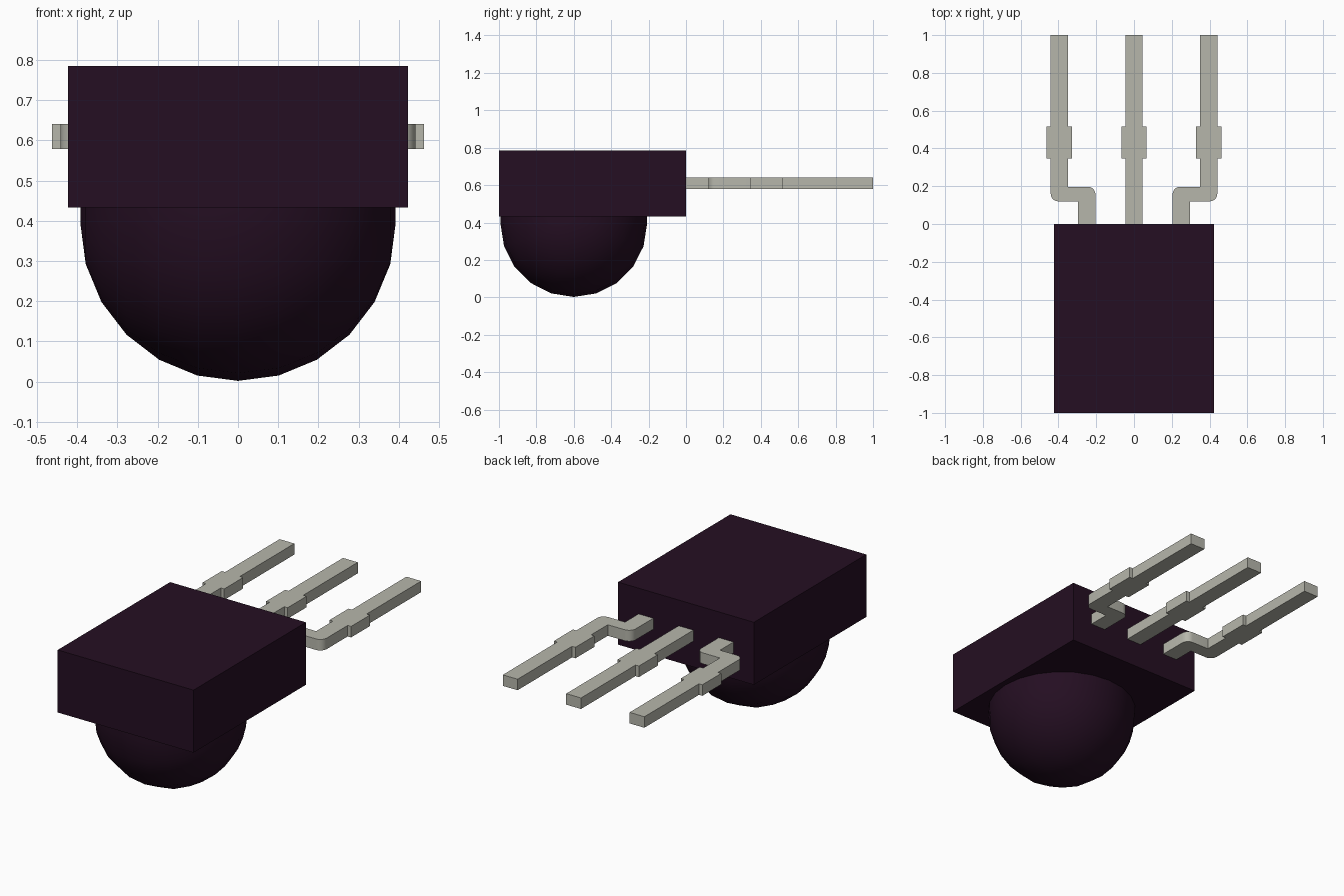
import bpy, bmesh, math
from mathutils import Matrix, Vector

cube = bpy.data.objects.get("Cube")
if cube:
    bpy.data.objects.remove(cube, do_unlink=True)


def make_material(name, color):
    mat = bpy.data.materials.new(name)
    mat.use_nodes = True
    mat.diffuse_color = color
    mat.node_tree.nodes["Principled BSDF"].inputs["Base Color"].default_value = color
    return mat


dark_plastic = make_material("dark purple plastic", (0.018, 0.0045, 0.016, 1))
metal = make_material("pale grey metal", (0.47, 0.47, 0.41, 1))


def add_object(name, bm, mat):
    bmesh.ops.recalc_face_normals(bm, faces=bm.faces[:])
    mesh = bpy.data.meshes.new(name)
    bm.to_mesh(mesh)
    bm.free()
    mesh.materials.append(mat)
    obj = bpy.data.objects.new(name, mesh)
    bpy.context.collection.objects.link(obj)
    return obj


def smooth(obj, degrees):
    bpy.ops.object.select_all(action='DESELECT')
    obj.select_set(True)
    bpy.context.view_layer.objects.active = obj
    bpy.ops.object.shade_smooth_by_angle(angle=math.radians(degrees))


def arc(cx, cy, r, start, end, steps=5):
    """Points on a rounded corner, angles in degrees."""
    angles = [math.radians(start + (end - start) * i / steps) for i in range(steps + 1)]
    return [(cx + r * math.cos(a), cy + r * math.sin(a)) for a in angles]


# Rectangular housing
bm = bmesh.new()
bmesh.ops.create_cube(bm, size=1)
bmesh.ops.scale(bm, vec=(0.846, 1.0, 0.352), verts=bm.verts[:])
bmesh.ops.translate(bm, vec=(0, -0.5, 0.609), verts=bm.verts[:])
add_object("housing", bm, dark_plastic)

# Dome lens: half sphere with its poles on the x axis and a short straight collar
R = 0.392
bm = bmesh.new()
bmesh.ops.create_uvsphere(bm, u_segments=20, v_segments=12, radius=R,
                          matrix=Matrix.Rotation(math.pi / 2, 4, 'Y'))
bmesh.ops.bisect_plane(bm, geom=bm.verts[:] + bm.edges[:] + bm.faces[:], dist=1e-4,
                       plane_co=(0, 0, 0), plane_no=(0, 0, 1), clear_outer=True)
rim = [e for e in bm.edges if e.is_boundary]
collar = bmesh.ops.extrude_edge_only(bm, edges=rim)["geom"]
bmesh.ops.translate(bm, vec=(0, 0, 0.05),
                    verts=[g for g in collar if isinstance(g, bmesh.types.BMVert)])
bmesh.ops.translate(bm, vec=(0, -0.6, R + 0.002), verts=bm.verts[:])
smooth(add_object("dome_lens", bm, dark_plastic), 40)


# Pins: flat outlines extruded upward
def add_pin(name, outline, side=1):
    bm = bmesh.new()
    face = bm.faces.new([bm.verts.new((x * side, y, 0.578)) for x, y in outline])
    top = bmesh.ops.extrude_face_region(bm, geom=[face])["geom"]
    bmesh.ops.translate(bm, vec=Vector((0, 0, 0.062)),
                        verts=[g for g in top if isinstance(g, bmesh.types.BMVert)])
    smooth(add_object(name, bm, metal), 30)


def pin_tip(cx):
    """Outline of the straight end with its wider shoulder, right side to left side."""
    half, wide = 0.046, 0.067
    right = [(half, 0.346), (wide, 0.346), (wide, 0.515), (half, 0.515), (half, 1.0)]
    left = [(-x, y) for x, y in reversed(right)]
    return [(cx + x, y) for x, y in right + left]


add_pin("middle_pin", [(-0.046, -0.01), (0.046, -0.01)] + pin_tip(0))

bent = ([(0.204, -0.01), (0.296, -0.01), (0.296, 0.12)]
        + arc(0.401, 0.16, 0.04, -90, 0)
        + pin_tip(0.395)
        + [(0.349, 0.197)]
        + arc(0.244, 0.157, 0.04, 90, 180))
add_pin("left_pin", bent)
add_pin("right_pin", bent, -1)
